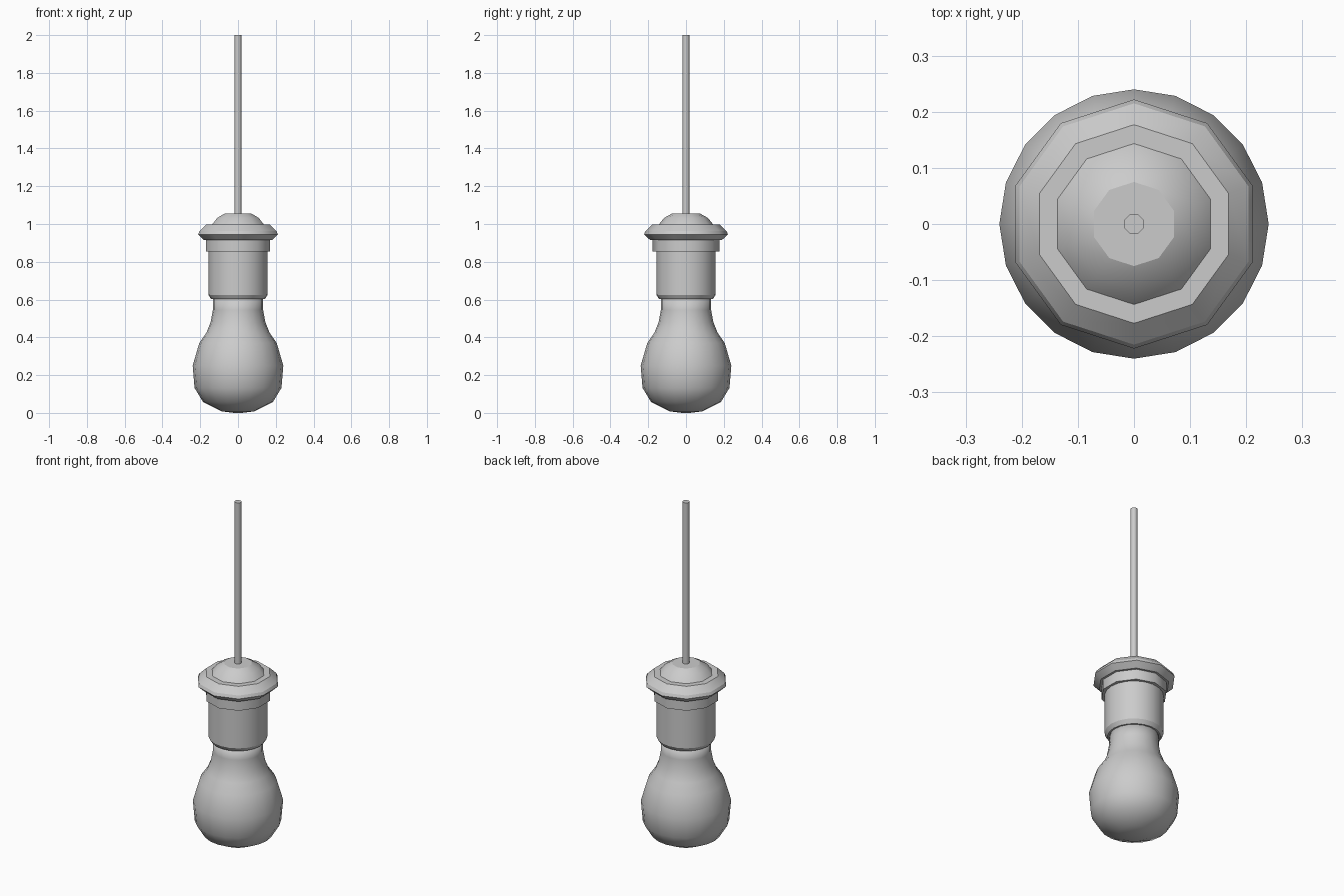
import bpy, bmesh, math

if "Cube" in bpy.data.objects:
    bpy.data.objects.remove(bpy.data.objects["Cube"])


def lathe(name, profile, sides, start=0.0, sharp=()):
    """Revolve (radius, z) points about z; 'sharp' lists ring indices with hard edges."""
    bm = bmesh.new()
    rings = []
    for r, z in profile:
        ring = []
        for i in range(sides):
            a = start + 2 * math.pi * i / sides
            ring.append(bm.verts.new((r * math.cos(a), r * math.sin(a), z)))
        rings.append(ring)
    for lo, hi in zip(rings, rings[1:]):
        for i in range(sides):
            j = (i + 1) % sides
            bm.faces.new((lo[i], lo[j], hi[j], hi[i]))
    bm.faces.new(rings[0])
    bm.faces.new(rings[-1])
    bmesh.ops.recalc_face_normals(bm, faces=bm.faces)
    for f in bm.faces:
        f.smooth = True
    for k in sharp:
        ring = rings[k]
        for i in range(sides):
            bm.edges.get((ring[i], ring[(i + 1) % sides])).smooth = False
    mesh = bpy.data.meshes.new(name)
    bm.to_mesh(mesh)
    bm.free()
    obj = bpy.data.objects.new(name, mesh)
    bpy.context.collection.objects.link(obj)
    return obj


# Glass bulb with its neck running up into the socket
lathe("bulb", [(0.02, 0.0), (0.085, 0.008), (0.185, 0.058), (0.23, 0.132),
               (0.24, 0.25), (0.205, 0.37), (0.167, 0.425), (0.145, 0.48),
               (0.133, 0.545), (0.133, 0.61)], 20)

# Socket sleeve with a chamfered lower lip
lathe("socket", [(0.142, 0.602), (0.157, 0.625), (0.157, 0.87)],
      20, sharp=(0, 1, 2))

# Ten-sided parts have a corner facing front and back
Q = math.pi / 2

# Collar between socket and cap
lathe("collar", [(0.177, 0.855), (0.177, 0.93)], 10, Q, sharp=(0, 1))

# Flared cap rim
lathe("cap_rim", [(0.19, 0.915), (0.222, 0.945), (0.215, 0.962), (0.177, 0.998)],
      10, Q, sharp=range(4))

# Dome on top of the cap
lathe("cap_dome", [(0.145, 0.996), (0.116, 1.032), (0.075, 1.055)],
      10, Q, sharp=(0, 2))

# Hanging cord
lathe("cord", [(0.019, 1.05), (0.019, 2.0)], 8, math.pi / 8, sharp=(0, 1))
